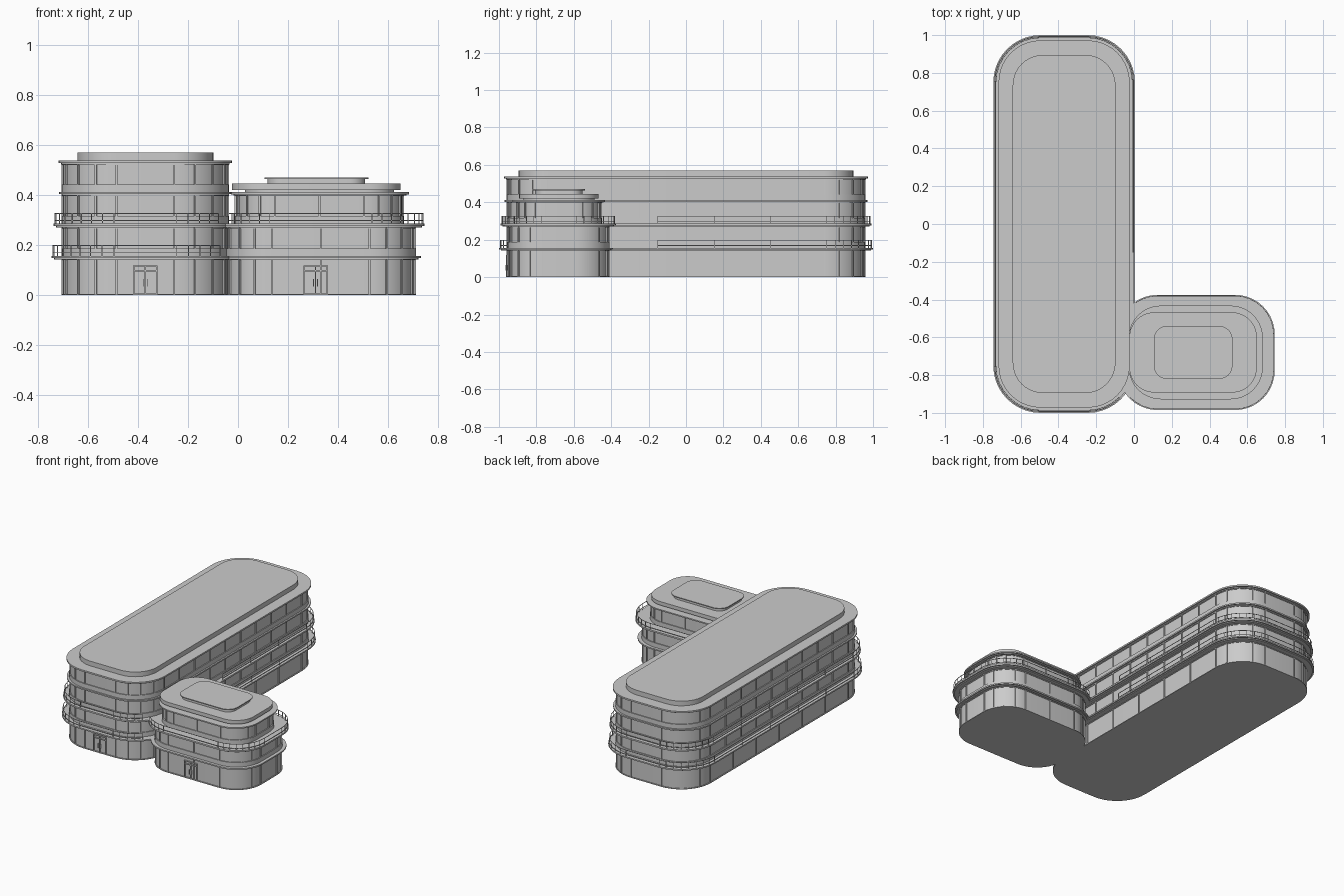
import bpy, bmesh, math
from mathutils import Vector, Matrix

cube = bpy.data.objects.get("Cube")
if cube:
    bpy.data.objects.remove(cube, do_unlink=True)

grey = bpy.data.materials.new("plain grey")
grey.use_nodes = True
COLOUR = (0.6, 0.6, 0.6, 1)
grey.diffuse_color = COLOUR
for node in grey.node_tree.nodes:
    if node.type == "BSDF_PRINCIPLED":
        node.inputs["Base Color"].default_value = COLOUR
        node.inputs["Roughness"].default_value = 0.8


class Outline:
    """Rounded rectangle: centre, half sizes and corner radius."""

    def __init__(self, cx, cy, hx, hy, r):
        self.cx, self.cy, self.hx, self.hy, self.r = cx, cy, hx, hy, r

    def inset(self, d):
        return Outline(self.cx, self.cy, self.hx - d, self.hy - d, max(self.r - d, 0.03))

    def corners(self):
        for k, (sx, sy) in enumerate([(1, 1), (-1, 1), (-1, -1), (1, -1)]):
            yield k * math.pi / 2, Vector((self.cx + sx * (self.hx - self.r),
                                           self.cy + sy * (self.hy - self.r), 0))

    def points(self, arc=10, spacing=None):
        """Points with outward angle; spacing also divides the straight sides."""
        out = []
        for start, c in self.corners():
            for i in range(arc + 1):
                a = start + i * math.pi / 2 / arc
                out.append((c + self.r * Vector((math.cos(a), math.sin(a), 0)), a))
        if not spacing:
            return out
        full = []
        for i, (p, a) in enumerate(out):
            full.append((p, a))
            q = out[(i + 1) % len(out)][0]
            if (i + 1) % (arc + 1) == 0:
                n = max(1, round((q - p).length / spacing))
                full += [(p.lerp(q, j / n), a) for j in range(1, n)]
        return full

    def contains(self, p):
        qx = abs(p.x - self.cx) - self.hx + self.r
        qy = abs(p.y - self.cy) - self.hy + self.r
        return math.hypot(max(qx, 0), max(qy, 0)) + min(max(qx, qy), 0) < self.r


def finish(name, bm, smooth=False):
    bmesh.ops.recalc_face_normals(bm, faces=bm.faces)
    mesh = bpy.data.meshes.new(name)
    bm.to_mesh(mesh)
    bm.free()
    mesh.materials.append(grey)
    obj = bpy.data.objects.new(name, mesh)
    bpy.context.collection.objects.link(obj)
    if smooth:
        bpy.ops.object.select_all(action="DESELECT")
        obj.select_set(True)
        bpy.context.view_layer.objects.active = obj
        bpy.ops.object.shade_smooth_by_angle(angle=math.radians(30))


def prism(name, outline, z0, z1):
    bm = bmesh.new()
    base = bm.faces.new([bm.verts.new((p.x, p.y, z0)) for p, a in outline.points()])
    top = bmesh.ops.extrude_face_region(bm, geom=[base], use_keep_orig=True)
    verts = [v for v in top["geom"] if isinstance(v, bmesh.types.BMVert)]
    bmesh.ops.translate(bm, verts=verts, vec=(0, 0, z1 - z0))
    finish(name, bm, True)


def box(bm, centre, size, angle=0):
    m = Matrix.Translation(centre) @ Matrix.Rotation(angle, 4, "Z") @ Matrix.Diagonal((*size, 1))
    bmesh.ops.create_cube(bm, size=1, matrix=m)


def slab(name, outline, z0, z1):
    """Floor plate with a thin recessed lip underneath."""
    mid = z0 + (z1 - z0) * 0.35
    prism(name + "_lip", outline.inset(0.01), z0, mid)
    prism(name, outline, mid, z1)


def mullions(name, outline, z0, z1, spacing, other, arc=4):
    bm = bmesh.new()
    for p, a in outline.points(arc, spacing):
        if not other.contains(p):
            box(bm, (p.x, p.y, (z0 + z1) / 2), (0.008, 0.007, z1 - z0), a)
    finish(name, bm)


def storey(name, outline, z0, z1, sill, other, spacing=0.16):
    """Glazed wall over a solid sill, with a head rail and mullions."""
    prism(name + "_glazing", outline.inset(0.006), z0, z1)
    prism(name + "_sill", outline, z0, z0 + sill)
    prism(name + "_head_rail", outline.inset(0.002), z1 - 0.006, z1)
    mullions(name + "_mullions", outline.inset(0.004), z0 + sill, z1, spacing, other)


def railing(name, outline, z0, z1, other):
    """Open balcony railing that stops at the other wing."""
    bm = bmesh.new()
    pts = outline.points(8, 0.31)
    for i, (p, a) in enumerate(pts):
        q = pts[(i + 1) % len(pts)][0]
        if other.contains(p):
            continue
        box(bm, (p.x, p.y, (z0 + z1) / 2), (0.003, 0.003, z1 - z0), a)
        d = q - p
        if other.contains(q):
            continue
        for z in (z1, z0 + 0.012):
            box(bm, (*((p + q) / 2).xy, z), (d.length, 0.003, 0.003), math.atan2(d.y, d.x))
    finish(name, bm)


def door(name, x, y):
    """Double-framed entrance with transom and handles."""
    bm = bmesh.new()
    for dx in (-0.046, 0, 0.046):
        box(bm, (x + dx, y, 0.058), (0.005, 0.012, 0.116))
    for z in (0.004, 0.097, 0.116):
        box(bm, (x, y, z), (0.097, 0.012, 0.005))
    for dx in (-0.008, 0.008):
        box(bm, (x + dx, y - 0.007, 0.05), (0.003, 0.006, 0.03))
    finish(name, bm)


# Main outlines of the two wings
long_slab = Outline(-0.37, 0, 0.375, 1.0, 0.25)
long_wall = Outline(-0.37, 0, 0.335, 0.96, 0.22)
short_slab = Outline(0.33, -0.68, 0.415, 0.305, 0.21)
short_wall = Outline(0.33, -0.68, 0.38, 0.272, 0.185)
short_upper = Outline(0.325, -0.68, 0.338, 0.23, 0.16)

# Long wing: four storeys and a raised roof
storey("long_ground", long_wall, 0, 0.146, 0.005, short_wall, 0.24)
slab("long_first_slab", long_slab, 0.143, 0.157)
storey("long_first", long_wall, 0.157, 0.272, 0.03, short_wall)
slab("long_second_slab", long_slab.inset(0.008), 0.27, 0.286)
storey("long_second", long_wall, 0.286, 0.402, 0.03, short_upper)
slab("long_third_slab", long_slab.inset(0.03), 0.398, 0.412)
storey("long_third", long_wall, 0.412, 0.525, 0.03, short_upper)
slab("long_roof_slab", long_slab.inset(0.028), 0.522, 0.538)
prism("long_roof_block", Outline(-0.37, 0, 0.272, 0.895, 0.16), 0.538, 0.57)

# Short wing: three storeys and a stepped roof
storey("short_ground", short_wall, 0, 0.146, 0.005, long_wall, 0.24)
slab("short_first_slab", short_slab.inset(0.014), 0.143, 0.157)
storey("short_first", short_wall, 0.157, 0.272, 0.03, long_wall)
slab("short_second_slab", short_slab, 0.27, 0.286)
storey("short_second", short_upper, 0.286, 0.402, 0.03, long_wall)
slab("short_roof_slab", Outline(0.327, -0.68, 0.355, 0.248, 0.17), 0.398, 0.411)
prism("short_roof_neck", short_upper.inset(0.04), 0.41, 0.422)
prism("short_roof_block", Outline(0.313, -0.68, 0.337, 0.212, 0.13), 0.42, 0.445)
prism("short_top_block", Outline(0.313, -0.68, 0.195, 0.127, 0.06), 0.445, 0.466)
prism("short_top_cap", Outline(0.313, -0.68, 0.208, 0.14, 0.07), 0.464, 0.47)

# Balcony railings
railing("long_first_railing", long_slab.inset(0.006), 0.157, 0.198, short_slab)
railing("long_second_railing", long_slab.inset(0.014), 0.286, 0.326, short_slab)
railing("short_second_railing", short_slab.inset(0.006), 0.286, 0.326, long_slab)

# Entrances
door("long_wing_door", -0.37, -0.956)
door("short_wing_door", 0.31, -0.948)
